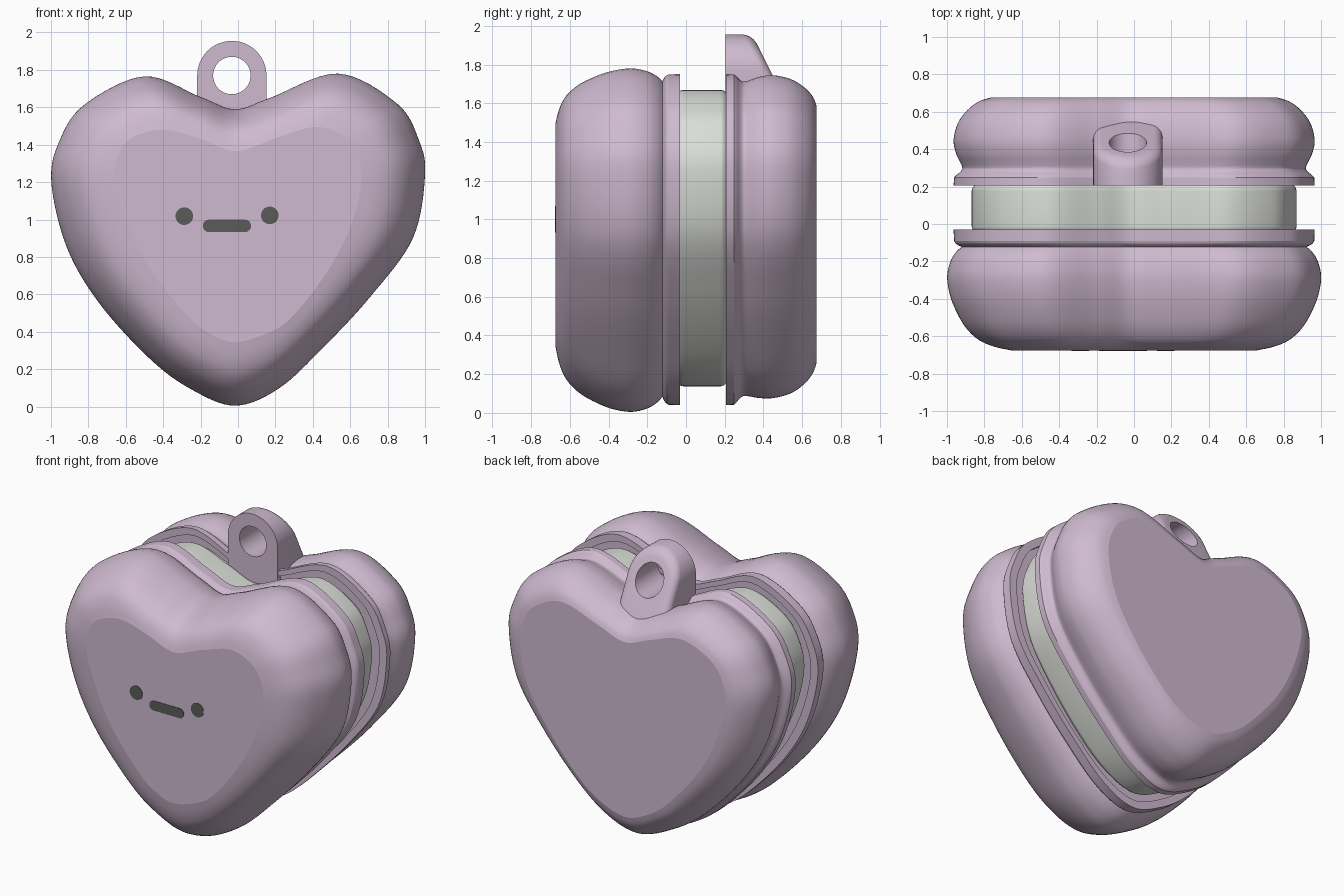
import bpy, bmesh, math

if "Cube" in bpy.data.objects:
    bpy.data.objects.remove(bpy.data.objects["Cube"])

# Heart outlines (x, z): widest section and the small front plateau, matched by index
OUTER = [(-.015, .005), (-.25, .092), (-.47, .254), (-.74, .55), (-.915, .85), (-.998, 1.2),
         (-.955, 1.42), (-.82, 1.615), (-.5, 1.765), (-.2, 1.655), (-.016, 1.59), (.17, 1.65),
         (.535, 1.78), (.85, 1.62), (.965, 1.43), (1.0, 1.24), (.935, .9), (.71, .59),
         (.46, .32), (.22, .098)]
INNER = [(-.02, .345), (-.15, .39), (-.27, .485), (-.47, .735), (-.59, .98), (-.66, 1.215),
         (-.625, 1.377), (-.54, 1.45), (-.39, 1.48), (-.2, 1.43), (-.01, 1.365), (.2, 1.435),
         (.41, 1.495), (.56, 1.45), (.635, 1.36), (.66, 1.215), (.605, .97), (.47, .71),
         (.28, .47), (.14, .385)]


def material(name, rgb):
    m = bpy.data.materials.new(name)
    m.diffuse_color = (*rgb, 1)
    m.use_nodes = True
    m.node_tree.nodes["Principled BSDF"].inputs["Base Color"].default_value = m.diffuse_color
    return m


MAUVE = material("mauve", (.62, .49, .63))
PALE = material("pale_grey", (.71, .73, .69))
DARK = material("dark_grey", (.105, .105, .10))


def spline(pts, steps, closed):
    """Catmull-Rom curve through points of any dimension."""
    n, out = len(pts), []
    for i in range(n if closed else n - 1):
        if closed:
            p = [pts[(i + k) % n] for k in (-1, 0, 1, 2)]
        else:
            p = [pts[min(max(i + k, 0), n - 1)] for k in (-1, 0, 1, 2)]
        for s in range(steps):
            t = s / steps
            out.append(tuple(.5 * (2 * b + (c - a) * t + (2 * a - 5 * b + 4 * c - d) * t * t
                                   + (3 * b - a - 3 * c + d) * t ** 3)
                             for a, b, c, d in zip(*p)))
    if not closed:
        out.append(tuple(pts[-1]))
    return out


OUT, INN = spline(OUTER, 8, True), spline(INNER, 8, True)


def heart_ring(y, inset, squash=0):
    """Heart section at depth y, inset inwards, optionally squashed in height."""
    d = inset / .34
    ring = []
    for (x0, z0), (x1, z1) in zip(OUT, INN):
        z = z0 + (z1 - z0) * d
        ring.append((x0 + (x1 - x0) * d, y, z + squash * (1.5 - z)))
    return ring


def loft(name, rings, mat, cyclic=False, sharp=14):
    """Skin a list of equal rings; cap the ends or join last to first."""
    bm = bmesh.new()
    vs = [[bm.verts.new(p) for p in r] for r in rings]
    n = len(vs[0])
    pairs = list(zip(vs, vs[1:])) + ([(vs[-1], vs[0])] if cyclic else [])
    for a, b in pairs:
        for i in range(n):
            j = (i + 1) % n
            bm.faces.new((a[i], a[j], b[j], b[i]))
    if not cyclic:
        bm.faces.new(vs[0])
        bm.faces.new(vs[-1])
    bmesh.ops.recalc_face_normals(bm, faces=bm.faces)
    for f in bm.faces:
        f.smooth = True
    for e in bm.edges:
        capped = any(len(f.verts) > 4 for f in e.link_faces)
        e.smooth = not capped and e.calc_face_angle(0) < math.radians(sharp)
    me = bpy.data.meshes.new(name)
    bm.to_mesh(me)
    bm.free()
    me.materials.append(mat)
    ob = bpy.data.objects.new(name, me)
    bpy.context.collection.objects.link(ob)
    return ob


# Front shell: puffy heart, groove, flange and shallow recess
front = spline([(-.675, .34), (-.655, .25), (-.62, .17), (-.56, .105), (-.485, .058), (-.39, .018),
                (-.285, 0), (-.2, .018), (-.15, .048), (-.122, .078)], 4, False)
front += [(-.114, .06), (-.104, .045), (-.09, .037), (-.03, .035), (-.03, .09), (-.06, .09), (-.06, .16)]
loft("front_shell", [heart_ring(*r) for r in front], MAUVE)

# Back shell: flatter heart with a wider rear plateau
back = spline([(.675, .23, .02), (.655, .17, .022), (.61, .11, .024), (.54, .058, .026), (.45, .035, .025),
               (.38, .047, .017), (.33, .07, .007), (.30, .082, 0), (.28, .072, 0), (.262, .05, 0),
               (.248, .037, 0)], 4, False)
back += [(.207, .035, 0), (.207, .09, 0), (.235, .09, 0), (.235, .16, 0)]
loft("back_shell", [heart_ring(*r) for r in back], MAUVE)

# Pale insert between the shells, with rounded rims
arc = [math.radians(a) for a in range(0, 91, 15)]
R = .04
insert = [(-.065, .17)] + [(-.01 - R * math.cos(a), .132 + R * (1 - math.sin(a))) for a in arc]
insert += [(.175 + R * math.sin(a), .132 + R * (1 - math.cos(a))) for a in arc] + [(.24, .172)]
loft("inner_case", [heart_ring(*r) for r in insert], PALE)

# Hanging loop: arch with slanted, rounded rear and a round hole
CX, CZ, N = -.033, 1.77, 64


def arch(r):
    pts = []
    for i in range(N):
        c, s = math.cos(2 * math.pi * i / N), math.sin(2 * math.pi * i / N)
        if s < -1e-6:
            m = max(abs(c), abs(s))
            c, s = c / m, s / m * 1.75
        pts.append((CX + r * c, CZ + r * s))
    return pts


def rear(z):
    return .45 + (1.74 - z) * .5


hole = [(CX + .1 * math.cos(2 * math.pi * i / N), CZ + .1 * math.sin(2 * math.pi * i / N)) for i in range(N)]
B = .05
tab = [[(x, .205, z) for x, z in arch(.185)]]
for a in arc:
    tab.append([(x, rear(z) - B * (1 - math.sin(a)), z) for x, z in arch(.185 - B * (1 - math.cos(a)))])
tab.append([(x, rear(z), z) for x, z in hole])
tab.append([(x, .205, z) for x, z in hole])
loft("hanging_loop", tab, MAUVE, cyclic=True, sharp=25)


# Face: thin plates on the front plateau
def plate(name, cx, cz, half, r):
    """Pill shape: two half circles of radius r, spread by half."""
    pts = []
    for i in range(48):
        a = 2 * math.pi * (i + .5) / 48
        pts.append((cx + math.copysign(half, math.cos(a)) + r * math.cos(a), cz + r * math.sin(a)))
    loft(name, [[(x, y, z) for x, z in pts] for y in (-.678, -.672)], DARK)


plate("left_eye", -.287, 1.018, 0, .047)
plate("right_eye", .17, 1.022, 0, .047)
plate("mouth", -.059, .966, .096, .033)
